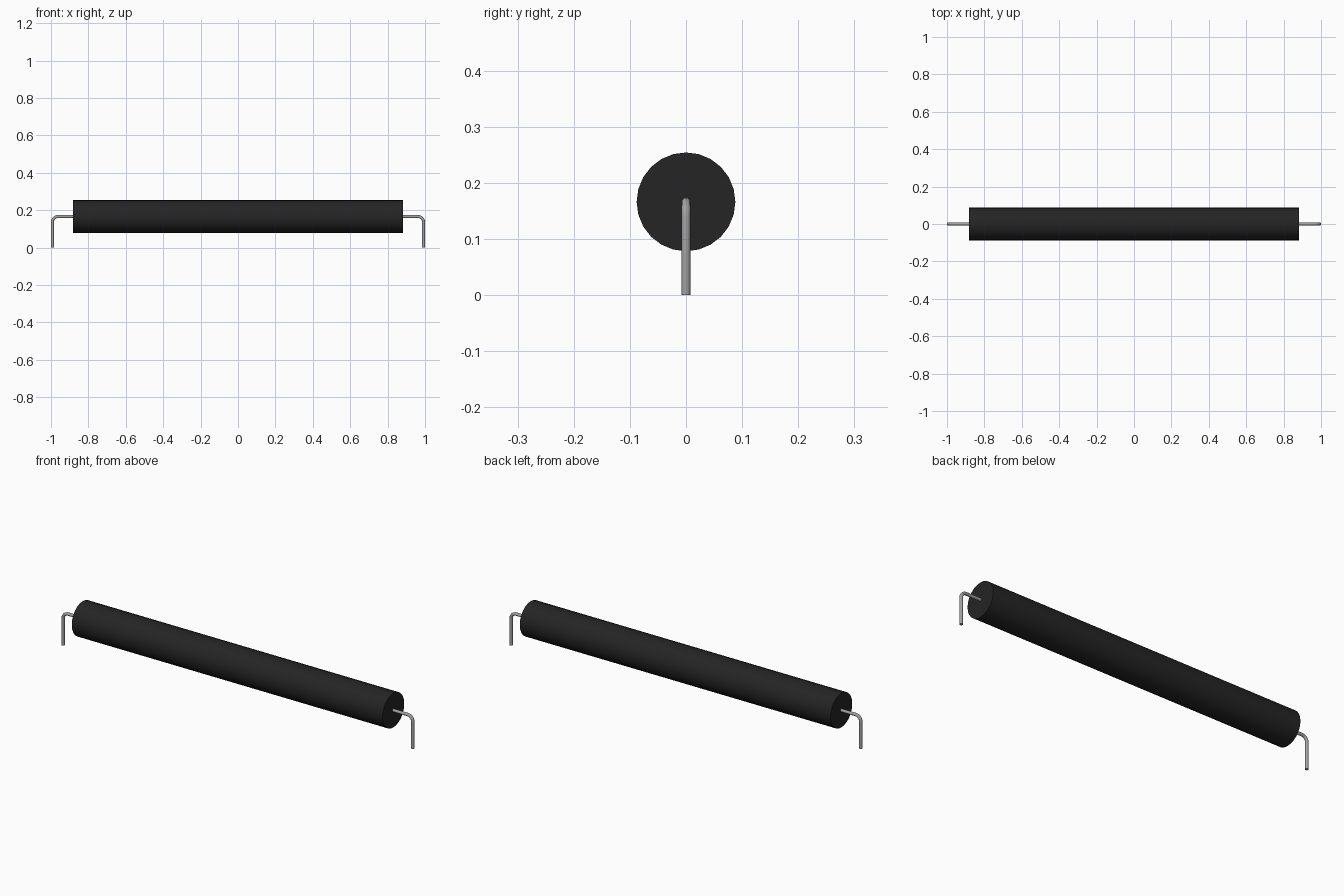
import bpy
from math import pi, sin, cos

cube = bpy.data.objects.get("Cube")
if cube:
    bpy.data.objects.remove(cube, do_unlink=True)

AXIS_Z = 0.166
BODY_R, BODY_HALF = 0.088, 0.882
WIRE_R, BEND_R = 0.008, 0.028


def material(name, grey):
    m = bpy.data.materials.new(name)
    m.use_nodes = True
    colour = (grey, grey, grey, 1)
    m.diffuse_color = colour
    m.node_tree.nodes["Principled BSDF"].inputs["Base Color"].default_value = colour
    return m


def smooth(ob):
    bpy.ops.object.select_all(action='DESELECT')
    ob.select_set(True)
    bpy.context.view_layer.objects.active = ob
    bpy.ops.object.shade_smooth_by_angle(angle=pi / 5)


black = material("black_plastic", 0.018)
metal = material("tinned_metal", 0.36)

# Cylindrical body lying along x
bpy.ops.mesh.primitive_cylinder_add(vertices=24, radius=BODY_R, depth=2 * BODY_HALF,
                                    location=(0, 0, AXIS_Z), rotation=(0, pi / 2, 0))
body = bpy.context.object
body.name = "body"
body.data.materials.append(black)
smooth(body)


# Bent wire lead: out of the body end, round the bend, down to the ground
def lead(name, side):
    outer = 1 - WIRE_R
    path = [(BODY_HALF - 0.02, AXIS_Z)]
    for i in range(7):
        a = pi / 2 * (1 - i / 6)
        path.append((outer - BEND_R + BEND_R * cos(a), AXIS_Z - BEND_R + BEND_R * sin(a)))
    path.append((outer, 0))
    curve = bpy.data.curves.new(name, 'CURVE')
    curve.dimensions = '3D'
    curve.bevel_depth = WIRE_R
    curve.bevel_resolution = 4
    curve.use_fill_caps = True
    spline = curve.splines.new('POLY')
    spline.points.add(len(path) - 1)
    for p, (x, z) in zip(spline.points, path):
        p.co = (side * x, 0, z, 1)
    curve.materials.append(metal)
    ob = bpy.data.objects.new(name, curve)
    bpy.context.collection.objects.link(ob)
    bpy.ops.object.select_all(action='DESELECT')
    ob.select_set(True)
    bpy.context.view_layer.objects.active = ob
    bpy.ops.object.convert(target='MESH')
    smooth(bpy.context.object)


lead("left_lead", 1)
lead("right_lead", -1)
